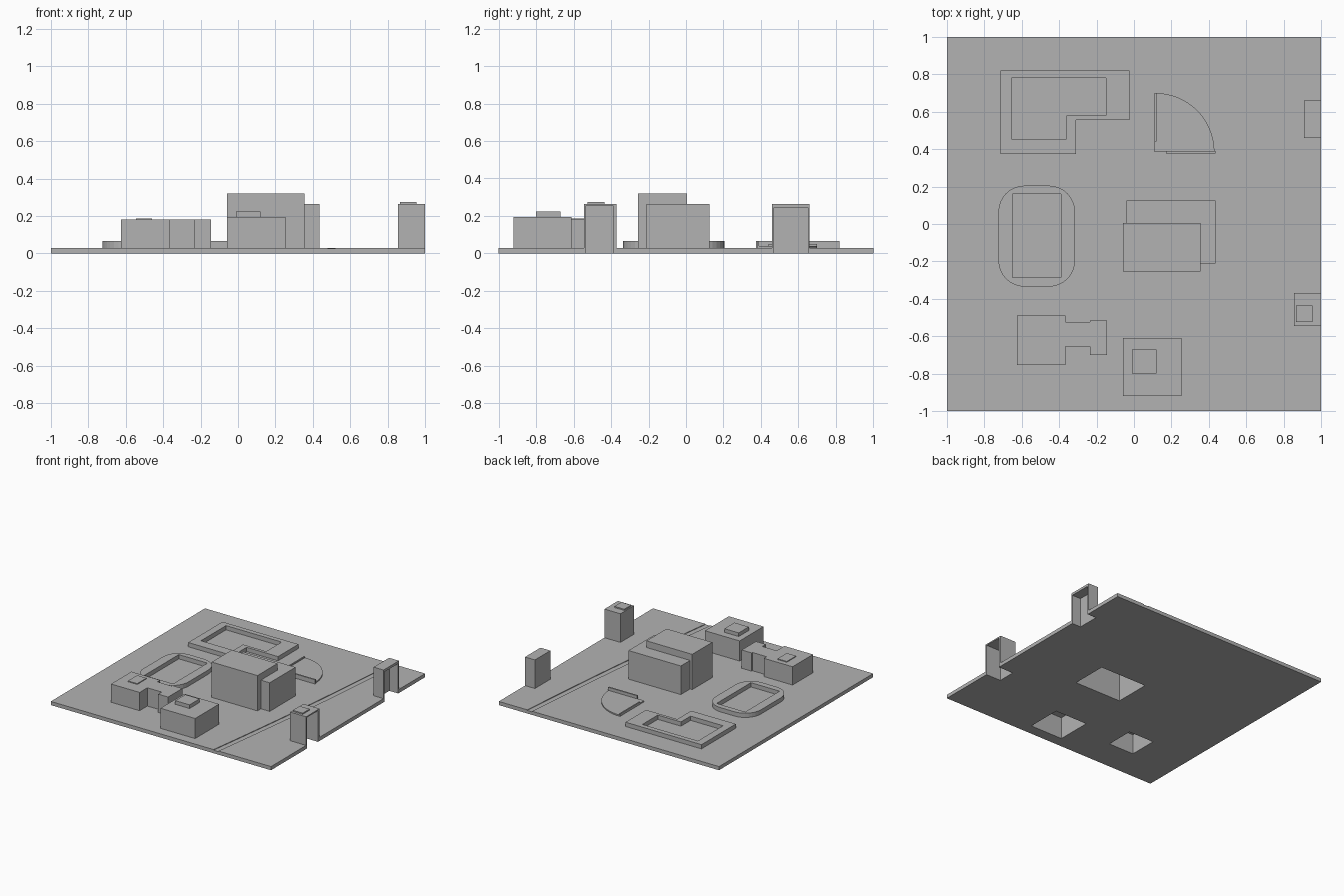
import bpy
import bmesh
import math

if "Cube" in bpy.data.objects:
    bpy.data.objects.remove(bpy.data.objects["Cube"], do_unlink=True)

stone = bpy.data.materials.new("plain_grey")
stone.use_nodes = True
GREY = (0.45, 0.45, 0.45, 1)
stone.diffuse_color = GREY
stone.node_tree.nodes["Principled BSDF"].inputs["Base Color"].default_value = GREY

GROUND = 0.03
COURT_TOP = 0.065


def prism(name, outline, z0, z1):
    """Extrude a counter-clockwise outline from z0 up to z1."""
    bm = bmesh.new()
    base = bm.faces.new([bm.verts.new((x, y, z0)) for x, y in outline])
    top = bmesh.ops.extrude_face_region(bm, geom=[base])["geom"]
    for v in top:
        if isinstance(v, bmesh.types.BMVert):
            v.co.z = z1
    bmesh.ops.recalc_face_normals(bm, faces=bm.faces)
    mesh = bpy.data.meshes.new(name)
    bm.to_mesh(mesh)
    bm.free()
    mesh.materials.append(stone)
    obj = bpy.data.objects.new(name, mesh)
    bpy.context.collection.objects.link(obj)
    return obj


def rect(x0, x1, y0, y1):
    return [(x0, y0), (x1, y0), (x1, y1), (x0, y1)]


def box(name, x0, x1, y0, y1, z1, z0=GROUND):
    return prism(name, rect(x0, x1, y0, y1), z0, z1)


def arc(cx, cy, r, start, steps=8):
    """Points of a quarter turn beginning at the given angle in degrees."""
    angles = [math.radians(start + 90 * i / steps) for i in range(steps + 1)]
    return [(cx + r * math.cos(a), cy + r * math.sin(a)) for a in angles]


def ell(x0, x1, y0, y1, nx, ny):
    """L outline with its lower right corner cut away at nx, ny."""
    return [(x0, y0), (nx, y0), (nx, ny), (x1, ny), (x1, y1), (x0, y1)]


def cut(targets, outline, z0, z1):
    """Carve a prism out of each target."""
    cutter = prism("cutter", outline, z0, z1)
    cutter.hide_render = True
    for obj in targets:
        mod = obj.modifiers.new("carve", "BOOLEAN")
        mod.operation = "DIFFERENCE"
        mod.solver = "EXACT"
        mod.object = cutter
        bpy.context.view_layer.objects.active = obj
        bpy.ops.object.modifier_apply(modifier=mod.name)
    bpy.data.objects.remove(cutter, do_unlink=True)


# Ground plate with a shallow curved path channel
plate = box("ground_plate", -1, 1, -1, 1, GROUND, 0)
path = []
for i in range(13):
    y = -1.02 + 2.04 * i / 12
    path.append((0.61 + 0.11 * y + 0.015 * math.cos(y * math.pi / 2), y))
channel = [(x + 0.022, y) for x, y in path] + [(x - 0.022, y) for x, y in reversed(path)]
cut([plate], channel, 0.025, 0.05)

# Central hall, two interlocking blocks
hall_front = box("hall_front_block", -0.06, 0.355, -0.255, 0.005, 0.32)
hall_rear = box("hall_rear_block", -0.04, 0.435, -0.21, 0.125, 0.265)
cut([plate, hall_front, hall_rear], rect(-0.02, 0.405, -0.195, 0.105), -0.05, 0.25)

# Front block with roof housing
front_block = box("front_block", -0.06, 0.255, -0.92, -0.61, 0.195)
box("front_block_roof_housing", -0.01, 0.12, -0.80, -0.67, 0.225, 0.195)
cut([plate, front_block], rect(-0.05, 0.245, -0.91, -0.62), -0.05, 0.18)

# Winged building: main block, narrow link and end wing
main_block = box("winged_main_block", -0.625, -0.365, -0.755, -0.49, 0.18)
box("winged_link", -0.365, -0.235, -0.655, -0.525, 0.18)
box("winged_end", -0.235, -0.145, -0.70, -0.515, 0.18)
box("winged_roof_housing", -0.545, -0.46, -0.65, -0.53, 0.187, 0.18)
cut([plate, main_block], rect(-0.61, -0.38, -0.74, -0.505), -0.05, 0.165)

# Edge towers, hollow and open along the plate border
south_tower = box("south_tower", 0.855, 1, -0.545, -0.37, 0.265)
box("south_tower_roof_housing", 0.865, 0.955, -0.525, -0.435, 0.275, 0.265)
cut([plate, south_tower], rect(0.865, 1.1, -0.535, -0.39), -0.05, 0.255)
north_tower = box("north_tower", 0.91, 1, 0.46, 0.66, 0.265)
cut([plate, north_tower], rect(0.92, 1.1, 0.47, 0.65), -0.05, 0.245)

# L-shaped court
l_court = prism("l_court", ell(-0.715, -0.025, 0.375, 0.82, -0.31, 0.555), GROUND, COURT_TOP)
cut([l_court], ell(-0.655, -0.15, 0.455, 0.78, -0.36, 0.58), 0, 0.1)

# Rounded court with a rectangular opening
R = 0.14
x0, x1, y0, y1 = -0.725, -0.315, -0.335, 0.205
rounded = (arc(x1 - R, y0 + R, R, 270) + arc(x1 - R, y1 - R, R, 0)
           + arc(x0 + R, y1 - R, R, 90) + arc(x0 + R, y0 + R, R, 180))
round_court = prism("rounded_court", rounded, GROUND, COURT_TOP)
cut([round_court], rect(-0.65, -0.39, -0.285, 0.16), 0, 0.1)

# Quarter-round terrace with low walls on its straight sides
prism("quarter_terrace", [(0.11, 0.385)] + arc(0.115, 0.385, 0.315, 0, 16), GROUND, 0.04)
box("terrace_side_wall", 0.11, 0.12, 0.44, 0.70, 0.05)
box("terrace_front_wall", 0.17, 0.435, 0.378, 0.39, COURT_TOP)
